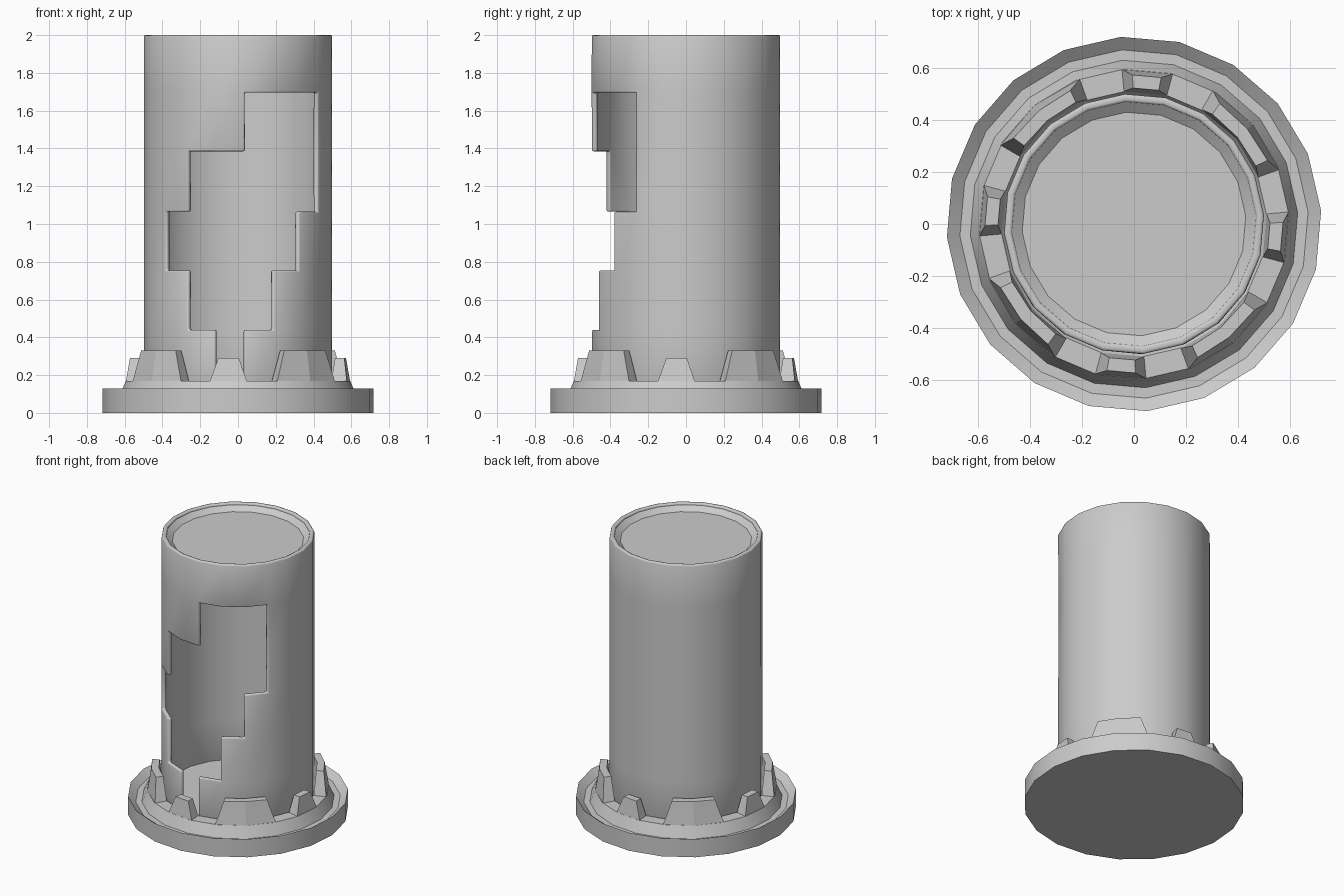
import bpy, bmesh
from math import sin, cos, radians

if "Cube" in bpy.data.objects:
    bpy.data.objects.remove(bpy.data.objects["Cube"])

SIDES = 20
STEP = 360 / SIDES
OFFSET = 4          # rotation of the 20-sided rings in degrees


def polar(r, deg, z):
    a = radians(deg)
    return (r * cos(a), r * sin(a), z)


def finish(name, bm, recalc=True):
    if recalc:
        bmesh.ops.recalc_face_normals(bm, faces=bm.faces)
    me = bpy.data.meshes.new(name)
    bm.to_mesh(me)
    bm.free()
    ob = bpy.data.objects.new(name, me)
    bpy.context.collection.objects.link(ob)
    return ob


def smooth(ob):
    bpy.ops.object.select_all(action='DESELECT')
    ob.select_set(True)
    bpy.context.view_layer.objects.active = ob
    bpy.ops.object.shade_smooth_by_angle(angle=radians(30))


def lathe(name, profile, cap_first, cap_last):
    bm = bmesh.new()
    rings = [[bm.verts.new(polar(r, OFFSET + STEP * k, z)) for k in range(SIDES)]
             for r, z in profile]
    for a, b in zip(rings, rings[1:]):
        for k in range(SIDES):
            n = (k + 1) % SIDES
            bm.faces.new((a[k], a[n], b[n], b[k]))
    if cap_first:
        bm.faces.new(rings[0][::-1])
    if cap_last:
        bm.faces.new(rings[-1])
    return finish(name, bm, cap_first)


# Dished base with raised collar and inner floor
base = lathe("base", [(.72, 0), (.72, .13), (.67, .09), (.63, .09),
                      (.595, .17), (.51, .17), (.50, .155)], True, True)
smooth(base)

# Recessed top lid
lid = lathe("top_lid", [(.475, 1.99), (.43, 1.955)], False, True)
smooth(lid)

# Tube wall: panel grid with stepped opening left out, then thickened
levels = [.125, .44, .755, 1.065, 1.385, 1.695, 2.0]
opening = [(14, 15), (13, 16), (12, 17), (13, 18), (15, 18), (0, 0)]
bm = bmesh.new()
grid = [[bm.verts.new(polar(.5, OFFSET + STEP * k, z)) for k in range(SIDES)]
        for z in levels]
for row, (start, end) in enumerate(opening):
    for k in range(SIDES):
        if not start <= k < end:
            n = (k + 1) % SIDES
            bm.faces.new((grid[row][k], grid[row][n], grid[row + 1][n], grid[row + 1][k]))
tube = finish("tube_wall", bm, False)
sol = tube.modifiers.new("thickness", 'SOLIDIFY')
sol.thickness = .03
sol.offset = -1
bev = tube.modifiers.new("edge_bevel", 'BEVEL')
bev.width = .009
bev.segments = 2
bev.limit_method = 'ANGLE'
bev.angle_limit = radians(40)
smooth(tube)


# Tapered crown teeth standing on the collar
def tooth(name, centre, half_base, half_top, top_z, r_top, wide):
    ts = (-1, 0, 1) if wide else (-1, 1)
    bm = bmesh.new()
    sections = []
    for t in ts:
        lo, hi = centre + t * half_base, centre + t * half_top
        sections.append([bm.verts.new(p) for p in (
            polar(.51, lo, .165), polar(.595, lo, .168),
            polar(r_top, hi, top_z), polar(r_top - .05, hi, top_z))])
    for a, b in zip(sections, sections[1:]):
        for i in range(4):
            j = (i + 1) % 4
            bm.faces.new((a[i], a[j], b[j], b[i]))
    bm.faces.new(sections[0])
    bm.faces.new(sections[-1][::-1])
    finish(name, bm)


for q in range(4):
    tooth(f"narrow_tooth_{q + 1}", -5 + 90 * q, 9.5, 5.5, .29, .572, False)
    tooth(f"wide_tooth_{q + 1}", 40 + 90 * q, 19.5, 14.5, .33, .568, True)
